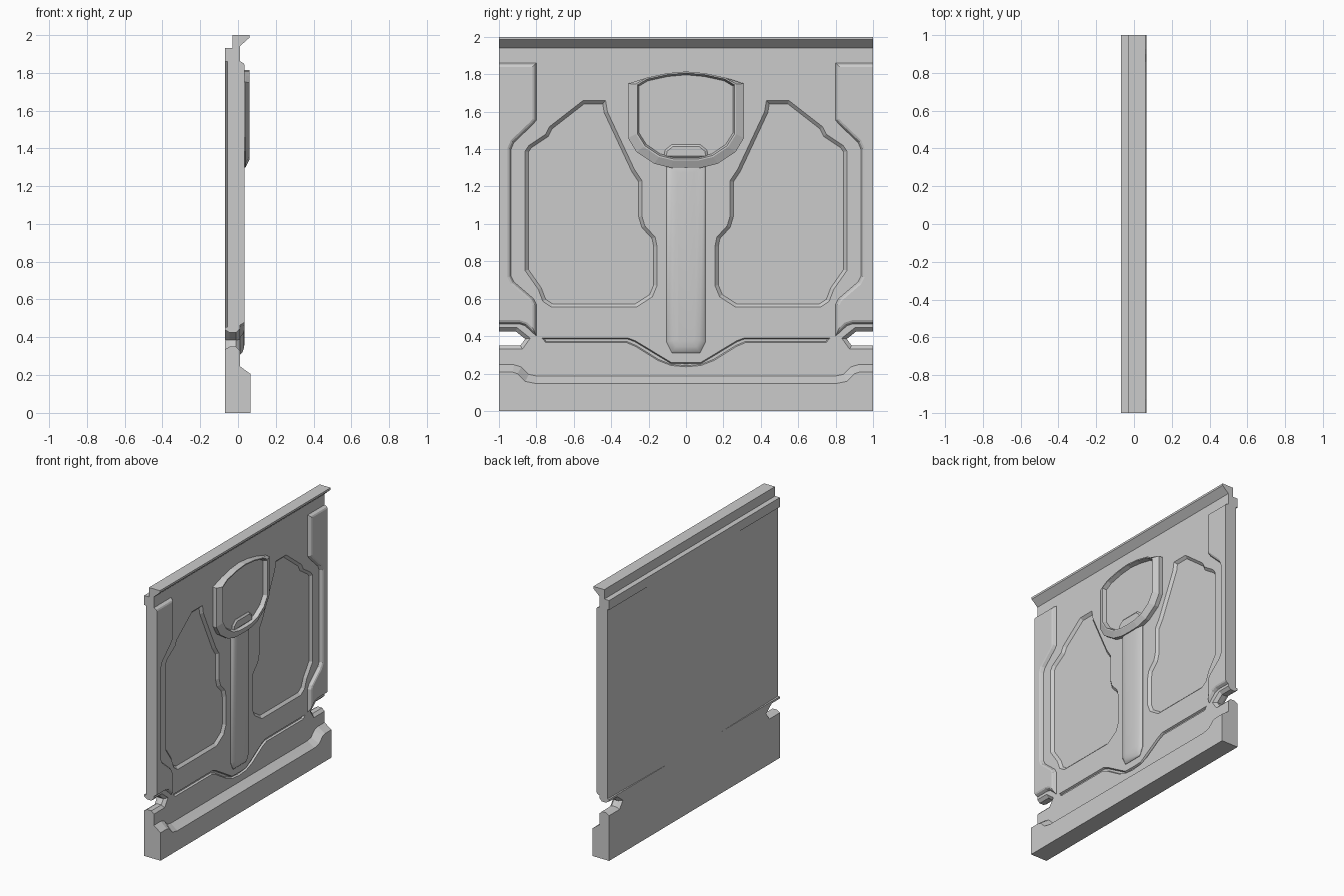
import bpy, bmesh
from mathutils import Vector

if "Cube" in bpy.data.objects:
    bpy.data.objects.remove(bpy.data.objects["Cube"])


def skin(name, loops):
    """Closed solid through matching 3D loops, capped at both ends."""
    bm = bmesh.new()
    rings = [[bm.verts.new(p) for p in loop] for loop in loops]
    n = len(rings[0])
    for a, b in zip(rings, rings[1:]):
        for i in range(n):
            j = (i + 1) % n
            bm.faces.new((a[i], a[j], b[j], b[i]))
    bm.faces.new(rings[0][::-1])
    bm.faces.new(rings[-1])
    bmesh.ops.recalc_face_normals(bm, faces=bm.faces)
    me = bpy.data.meshes.new(name)
    bm.to_mesh(me)
    bm.free()
    ob = bpy.data.objects.new(name, me)
    bpy.context.collection.objects.link(ob)
    return ob


def inset(pts, d):
    """Mitred inward offset of a (y, z) outline."""
    n = len(pts)
    area = sum(pts[i][0] * pts[(i + 1) % n][1] - pts[(i + 1) % n][0] * pts[i][1] for i in range(n))
    s = 1 if area > 0 else -1
    out = []
    for i in range(n):
        p = Vector(pts[i])
        e1 = (p - Vector(pts[i - 1])).normalized()
        e2 = (Vector(pts[(i + 1) % n]) - p).normalized()
        n1, n2 = Vector((-e1.y, e1.x)) * s, Vector((-e2.y, e2.x)) * s
        out.append(p + (n1 + n2) * d / (1 + n1.dot(n2)))
    return out


def at_x(x, pts, clamp=False):
    if clamp:
        pts = [(max(-1, min(1, y)), max(0, z)) for y, z in pts]
    return [(x, y, z) for y, z in pts]


def relief(name, pts, levels, clamp=False):
    """Stepped or sloped relief: levels are (x, inset) pairs."""
    return skin(name, [at_x(x, inset(pts, d), clamp) for x, d in levels])


def flip(pts):
    return [(-y, z) for y, z in pts]


def both(half):
    """Mirror an open run of points that starts on +y and ends on the centre."""
    return half + flip(half[:-1])[::-1]


# main slab with back ledge and flared top lip
profile = [(-.07, 0), (.01, 0), (.01, 1.94), (.06, 1.985), (.06, 2),
           (-.03, 2), (-.03, 1.93), (-.07, 1.93)]
panel = skin("wall_panel", [[(x, y, z) for x, z in profile] for y in (-1, 1)])

cutters = []
pocket = [(.55, 1.66), (.43, 1.66), (.42, 1.60), (.275, 1.29), (.235, 1.23), (.235, 1.04),
          (.22, .99), (.165, .93), (.155, .88), (.155, .67), (.18, .61), (.265, .555),
          (.72, .555), (.765, .585), (.79, .65), (.86, .75), (.86, 1.39), (.84, 1.42),
          (.75, 1.48), (.73, 1.52)]
slot = [(.86, .385), (.91, .425), (1.1, .425), (1.1, .35), (.885, .35)]
for side, f in (("right", list), ("left", flip)):
    s = 1 if side == "right" else -1
    # large sunken field
    cutters.append(relief("pocket_" + side, f(pocket), [(.03, 0), (.01, 0), (-.008, .018)]))
    # open-ended slot, flared on both faces
    cutters.append(relief("slot_" + side, f(slot),
                          [(-.1, -.015), (-.07, -.015), (-.045, 0), (-.01, 0), (.01, -.02), (.03, -.02)]))
    # shallow taper of the back towards the ends
    wedge = [(-.0722, .2 * s), (-.053, 1.1 * s), (-.1, 1.1 * s), (-.1, .2 * s)]
    cutters.append(skin("taper_" + side, [[(x, y, z) for x, y in wedge] for z in (.455, 1.86)]))

# dipping groove
upper = both([(.77, .39), (.31, .39), (.27, .375), (.08, .26), (0, .258)])
lower = both([(.75, .366), (.32, .366), (.27, .345), (.15, .27), (.08, .243), (0, .236)])
cutters.append(relief("groove", upper + lower[::-1], [(.03, 0), (.01, 0), (-.003, .006)]))

for c in cutters:
    c.hide_render = True
    m = panel.modifiers.new(c.name, 'BOOLEAN')
    m.operation = 'DIFFERENCE'
    m.solver = 'EXACT'
    m.object = c
bpy.context.view_layer.update()
dg = bpy.context.evaluated_depsgraph_get()
mesh = bpy.data.meshes.new_from_object(panel.evaluated_get(dg))
panel.modifiers.clear()
panel.data = mesh
for c in cutters:
    bpy.data.objects.remove(c, do_unlink=True)

# thick foot along the bottom
foot = [(1.1, -.1), (1.1, .247), (.92, .247), (.88, .235), (.84, .195), (.80, .187)]
relief("bottom_foot", foot + flip(foot)[::-1],
       [(.002, 0), (.01, 0), (.04, .022), (.065, .04)], clamp=True)

# raised side strips
strip = [(.80, 1.86), (.80, 1.555), (.82, 1.53), (.92, 1.435), (.935, 1.40), (.935, .72),
         (.92, .69), (.815, .60), (.80, .57), (.80, .40), (.86, .455), (.89, .465), (1.1, .465),
         (1.1, 1.86)]
for side, f in (("right", list), ("left", flip)):
    relief("side_strip_" + side, f(strip),
           [(.002, 0), (.012, 0), (.03, .01), (.035, .02)], clamp=True)

# rounded central column
column = [(.105, 1.335), (.105, .37), (.075, .31), (-.075, .31), (-.105, .37), (-.105, 1.335)]
col = relief("centre_column", column,
             [(.002, 0), (.013, 0), (.023, .01), (.031, .033), (.035, .06)])
bpy.ops.object.select_all(action='DESELECT')
col.select_set(True)
bpy.context.view_layer.objects.active = col
bpy.ops.object.shade_smooth_by_angle(angle=0.7)

# collar: bevelled U with an arched top and a sunken bowl
arch = both([(.21, 1.782), (.10, 1.806), (0, 1.815)])
u_out = both([(.31, 1.75), (.31, 1.46), (.265, 1.385), (.17, 1.322), (.08, 1.30), (0, 1.298)])
u_in = both([(.268, 1.748), (.268, 1.48), (.225, 1.412), (.145, 1.358), (.07, 1.34), (0, 1.338)])
outer = u_out + arch[::-1]
top = u_in + arch[::-1]
skin("collar", [at_x(.002, outer), at_x(.04, outer), at_x(.06, top),
                at_x(.06, inset(top, .008)), at_x(.03, inset(top, .018))])

# small tab in the bowl
tab = [(.12, 1.35), (.112, 1.395), (.075, 1.425), (-.075, 1.425), (-.112, 1.395), (-.12, 1.35)]
relief("bowl_tab", tab, [(.02, 0), (.032, 0), (.042, .012)])
